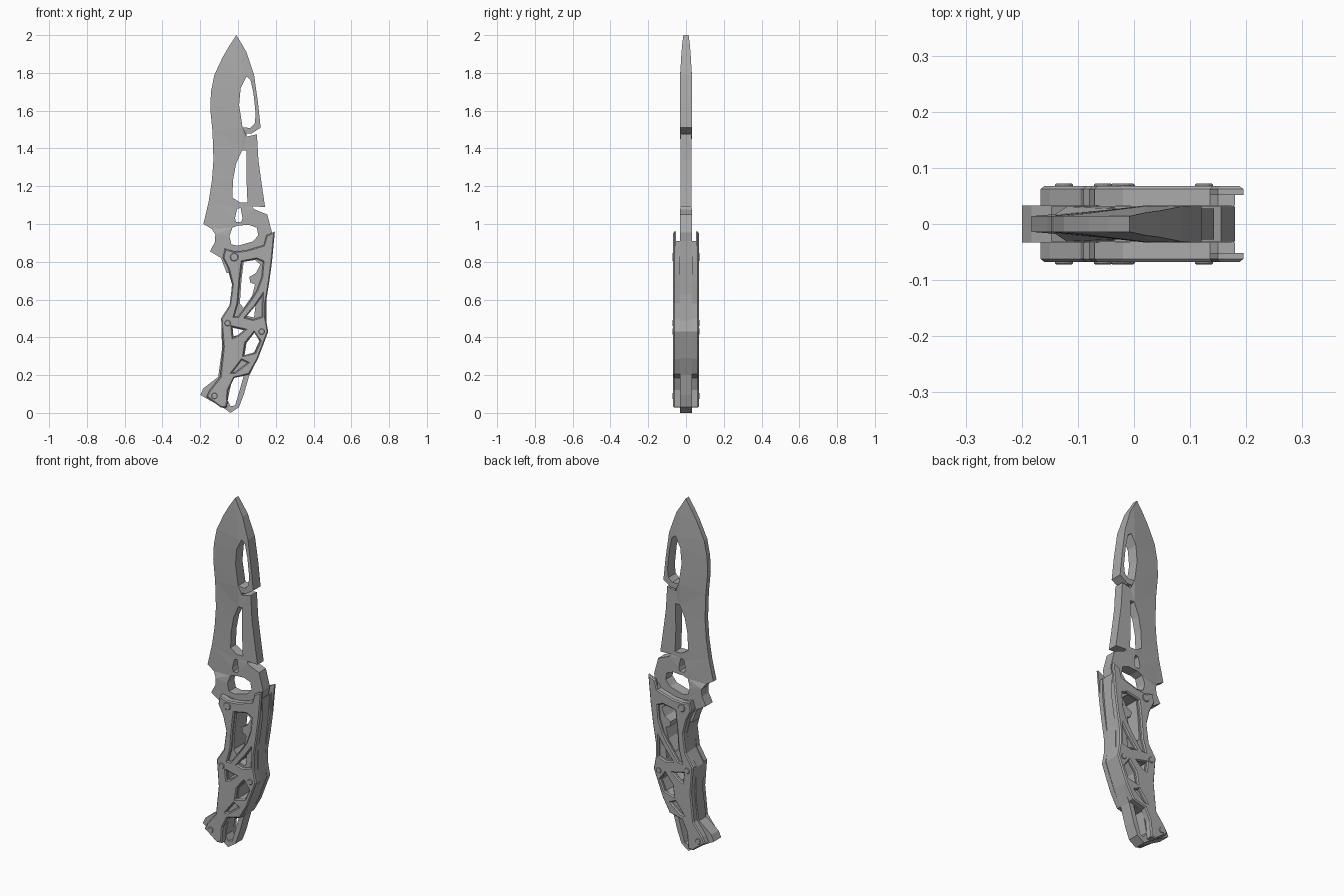
import bpy, bmesh, math

steel = bpy.data.materials.new("dark_steel")
steel.diffuse_color = (.4, .4, .4, 1)


def flat_mesh(outline, holes, y):
    """Fill an x/z outline with holes, returned as a bmesh."""
    bm = bmesh.new()
    edges = []
    for loop in [outline] + holes:
        vs = [bm.verts.new((x, y, z)) for x, z in loop]
        edges += [bm.edges.new((vs[i - 1], vs[i])) for i in range(len(vs))]
    bmesh.ops.triangle_fill(bm, use_beauty=True, use_dissolve=False, edges=edges)
    return bm


def extrude(bm, y):
    r = bmesh.ops.extrude_face_region(bm, geom=bm.faces[:], use_keep_orig=True)
    for v in r["geom"]:
        if isinstance(v, bmesh.types.BMVert):
            v.co.y = y


def finish(bm, name, mirror=False):
    bmesh.ops.recalc_face_normals(bm, faces=bm.faces[:])
    me = bpy.data.meshes.new(name)
    bm.to_mesh(me)
    bm.free()
    me.materials.append(steel)
    ob = bpy.data.objects.new(name, me)
    bpy.context.collection.objects.link(ob)
    if mirror:
        m = ob.modifiers.new("both_sides", "MIRROR")
        m.use_axis = (False, True, False)
        m.use_mirror_merge = False
    return ob


def plate(name, outline, holes, y0, y1, chamfer=0, mirror=False):
    bm = flat_mesh(outline, holes, y0)
    extrude(bm, y1)
    if chamfer:
        bmesh.ops.recalc_face_normals(bm, faces=bm.faces[:])
        rim = [e for e in bm.edges if all(abs(v.co.y - y1) < 1e-5 for v in e.verts)
               and len(e.link_faces) == 2 and e.calc_face_angle(0) > 1]
        bmesh.ops.bevel(bm, geom=rim, offset=chamfer, segments=1, profile=0.5,
                        affect='EDGES', clamp_overlap=True)
    return finish(bm, name, mirror)


# Blade: cutting edge from tip to guard, then tang and notched spine back to tip
edge = [(-.008, 2), (-.045, 1.945), (-.08, 1.885), (-.125, 1.79), (-.143, 1.70), (-.147, 1.61),
        (-.135, 1.49), (-.13, 1.34), (-.138, 1.23), (-.155, 1.12), (-.183, 1.0)]
guard = [(-.14, .975), (-.12, .945), (-.122, .905), (-.148, .855), (-.09, .82), (-.06, .74),
         (-.01, .74), (.02, .82), (.1, .83), (.165, .87), (.18, .955)]
spine = [(.155, 1.05), (.085, 1.078), (.075, 1.093), (.143, 1.09), (.12, 1.25), (.108, 1.34),
         (.1, 1.475), (.045, 1.462), (.045, 1.478), (.07, 1.478), (.12, 1.51), (.106, 1.64),
         (.085, 1.79), (.045, 1.91)]
tip_slot = [(.045, 1.78), (.066, 1.765), (.082, 1.69), (.094, 1.58), (.088, 1.53), (.065, 1.508),
            (.024, 1.512), (.006, 1.63), (.014, 1.72)]
mid_slot = [(.022, 1.39), (.046, 1.39), (.045, 1.235), (.05, 1.115), (.01, 1.115), (-.03, 1.14),
            (-.026, 1.235), (-.01, 1.32)]
small_slot = [(-.005, 1.08), (.014, 1.085), (.024, 1.03), (.018, 1.012), (-.01, 1.01), (-.016, 1.03)]
thumb_slot = [(-.03, .98), (0, .992), (.06, .995), (.1, .98), (.107, .94), (.08, .908),
              (0, .885), (-.035, .892), (-.045, .935)]


def edge_x(z):
    for (xa, za), (xb, zb) in zip(edge, edge[1:]):
        if zb <= z <= za:
            return xa + (xb - xa) * (za - z) / (za - zb)
    return edge[-1][0]


def half_thickness(x, z):
    full = .033 if z > 1.477 else .028 if z > 1.08 else .031
    if z < .97:
        return full
    left = edge_x(z)
    grind = max(0, min(1, (x - left) / max(.02 - left, .001)))
    point = max(0, min(1, (2 - z) / .24)) ** .7
    return .014 + (full - .014) * min(grind, point)


bm = flat_mesh(edge + guard + spine, [tip_slot, mid_slot, small_slot, thumb_slot], -1)
bmesh.ops.bisect_plane(bm, geom=bm.verts[:] + bm.edges[:] + bm.faces[:], dist=1e-4,
                       plane_co=(.02, 0, 0), plane_no=(1, 0, 0))
extrude(bm, 1)
for v in bm.verts:
    v.co.y *= half_thickness(v.co.x, v.co.z)
finish(bm, "blade")

# Handle core: central spacer with openings seen right through
core = [(-.06, .78), (-.085, .82), (-.065, .865), (.03, .855), (.13, .88), (.178, .91), (.17, .80),
        (.152, .63), (.15, .49), (.157, .43), (.105, .29), (.06, .2), (.03, .095), (.005, .03),
        (-.04, 0), (-.075, .025), (-.2, .095), (-.183, .13), (-.105, .19), (-.085, .335),
        (-.088, .49), (-.042, .57), (-.032, .68)]
through = [
    [(.03, .80), (.09, .81), (.118, .785), (.095, .74), (.06, .72), (.065, .69), (.09, .68),
     (.075, .62), (.03, .555), (.01, .58), (.018, .70)],
    [(.095, .59), (.085, .505), (.04, .515)],
    [(-.028, .45), (.03, .438), (0, .412), (-.024, .405)],
    [(.045, .37), (.088, .425), (.113, .38), (.085, .32), (.035, .305)]]
tail_slot = [(-.03, .185), (.03, .195), (.006, .11), (-.015, .04), (-.038, .035), (-.055, .065)]
plate("handle_core", core, through + [tail_slot], -.033, .033)

# Handle scales: chamfered skeleton plates over slightly smaller liners
scale = [(-.07, .87), (-.02, .855), (.04, .86), (.135, .888), (.15, .94), (.195, .96), (.18, .80),
         (.165, .69), (.147, .58), (.147, .5), (.16, .43), (.105, .285), (.06, .205), (-.02, .185),
         (-.052, .12), (-.058, .03), (-.09, .028), (-.167, .085), (-.15, .12), (-.095, .19),
         (-.078, .35), (-.09, .5), (-.045, .57), (-.03, .68), (-.05, .76), (-.08, .82)]
windows = [
    [(.022, .80), (.10, .815), (.132, .80), (.125, .72), (.10, .65), (.065, .595), (0, .51),
     (-.02, .51), (0, .58), (.01, .70)],
    [(.128, .62), (.127, .51), (.08, .495), (.04, .505), (.09, .565)],
    [(-.032, .455), (.035, .44), (0, .41), (-.026, .40)],
    [(.04, .37), (.085, .425), (.117, .38), (.09, .32), (.03, .305)],
    [(.02, .28), (.05, .265), (-.015, .215), (-.03, .215)]]
liner = [(min(x, .18), min(z, .91)) for x, z in scale]
plate("handle_liners", liner, through, .033, .053, mirror=True)
plate("handle_scales", scale, windows, .052, .068, chamfer=.006, mirror=True)

# Pivot and handle screws on both sides
for i, (x, z, r) in enumerate([(-.02, .825, .022), (-.055, .475, .016),
                               (.125, .43, .016), (-.125, .09, .016)]):
    ring = [(x + r * math.cos(k * math.pi / 6), z + r * math.sin(k * math.pi / 6))
            for k in range(12)]
    plate("pivot_screw" if i == 0 else "handle_screw_%d" % i, ring, [], .06, .072,
          chamfer=.003, mirror=True)
